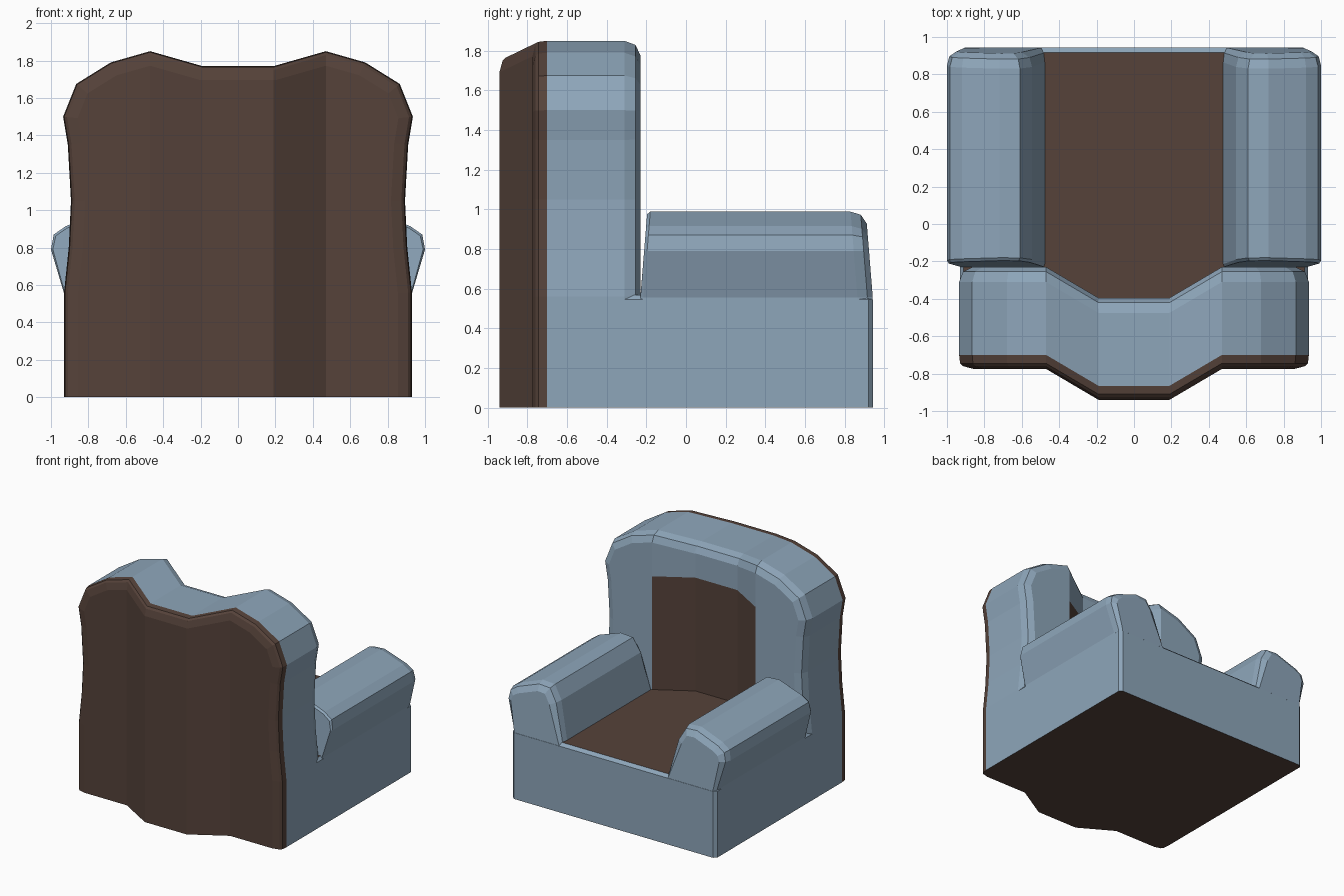
import bpy, bmesh
from mathutils import Vector

if "Cube" in bpy.data.objects:
    bpy.data.objects.remove(bpy.data.objects["Cube"])


def material(name, col):
    m = bpy.data.materials.new(name)
    m.diffuse_color = (*col, 1)
    m.use_nodes = True
    m.node_tree.nodes["Principled BSDF"].inputs["Base Color"].default_value = m.diffuse_color
    return m


BLUE = material("blue grey fabric", (0.27, 0.38, 0.49))
BROWN = material("brown fabric", (0.092, 0.055, 0.042))


def inset(pts, d, weight=lambda z: 1.0):
    """Mitred inward offset of a counter-clockwise outline."""
    out = []
    for i, p in enumerate(pts):
        a, b, c = Vector(pts[i - 1]), Vector(p), Vector(pts[(i + 1) % len(pts)])
        e1, e2 = (b - a).normalized(), (c - b).normalized()
        n1, n2 = Vector((-e1.y, e1.x)), Vector((-e2.y, e2.x))
        q = b + (n1 + n2) / (1 + n1.dot(n2)) * d * weight(p[1])
        out.append((q.x, q.y))
    return out


def loft(rings):
    """Closed solid through matching rings of 3D points."""
    bm = bmesh.new()
    vs = [[bm.verts.new(p) for p in r] for r in rings]
    n = len(rings[0])
    for r, s in zip(vs, vs[1:]):
        for i in range(n):
            j = (i + 1) % n
            bm.faces.new((r[i], r[j], s[j], s[i]))
    bm.faces.new(vs[0])
    bm.faces.new(vs[-1])
    bmesh.ops.recalc_face_normals(bm, faces=bm.faces)
    return bm


def cut(bm, co, no):
    bmesh.ops.bisect_plane(bm, geom=bm.verts[:] + bm.edges[:] + bm.faces[:],
                           plane_co=co, plane_no=no, dist=1e-5)


def finish(bm, name):
    bmesh.ops.recalc_face_normals(bm, faces=bm.faces)
    me = bpy.data.meshes.new(name)
    bm.to_mesh(me)
    bm.free()
    me.materials.append(BLUE)
    me.materials.append(BROWN)
    ob = bpy.data.objects.new(name, me)
    bpy.context.collection.objects.link(ob)
    return ob


# Backrest: rounded outline lofted in y, cut into columns, then bent backwards
half = [(0.93, 0), (0.93, 0.56), (0.905, 0.8), (0.893, 1.05), (0.91, 1.35),
        (0.935, 1.5), (0.865, 1.675), (0.68, 1.79), (0.47, 1.85), (0.19, 1.77)]
outline = half + [(-x, z) for x, z in reversed(half)]
steps = [(-0.775, 0.075), (-0.76, 0.02), (-0.745, 0.005), (-0.70, 0),
         (-0.31, 0), (-0.255, 0.02), (-0.23, 0.07)]
rings = []
for y, d in steps:
    ring = inset(outline, d)
    rings.append([(x, y, 0 if oz == 0 else z) for (x, z), (_, oz) in zip(ring, outline)])
bm = loft(rings)
for x in (-0.47, -0.19, 0.19, 0.47):
    cut(bm, (x, 0, 0), (1, 0, 0))
for z in (0.56, 1.5):
    cut(bm, (0, 0, z), (0, 0, 1))
bm.normal_update()
for f in bm.faces:
    c = f.calc_center_median()
    panel = c.y > -0.235 and abs(c.x) < 0.47 and c.z < 1.5
    if c.y < -0.701 or panel or f.normal.z < -0.95:
        f.material_index = 1
for v in bm.verts:
    v.co.y -= 0.165 * min(1, max(0, (0.47 - abs(v.co.x)) / 0.28))
finish(bm, "backrest")

# Base with brown seat top and underside
plan = [(-0.93, -0.45), (0.93, -0.45), (0.93, 0.92), (0.905, 0.943),
        (-0.905, 0.943), (-0.93, 0.92)]
top = [(x, min(y, 0.915)) for x, y in plan]
bm = loft([[(x, y, 0) for x, y in plan], [(x, y, 0.545) for x, y in plan],
           [(x * 0.98, y - (0.025 if y > 0.9 else 0), 0.568) for x, y in plan]])
for x in (-0.5, 0.5):
    cut(bm, (x, 0, 0), (1, 0, 0))
bm.normal_update()
for f in bm.faces:
    if abs(f.normal.z) > 0.95:
        f.material_index = 1
finish(bm, "seat_base")

# Arms: padded section lofted along y with a rounded, slightly raked front
section = [(0.46, 0.5), (0.93, 0.5), (0.93, 0.555), (1.0, 0.79), (0.985, 0.87),
           (0.92, 0.915), (0.72, 0.988), (0.61, 0.98), (0.545, 0.87), (0.475, 0.56)]
for side, name in ((1, "right_arm"), (-1, "left_arm")):
    rings = []
    for y, d, rake in [(-0.195, 0.012, -0.035), (-0.18, 0, -0.035), (0.83, 0, 0.035),
                       (0.88, 0.015, 0.035), (0.907, 0.06, 0.035)]:
        ring = inset(section, d, lambda z: min(1, max(0.4, (z - 0.5) / 0.35)))
        rings.append([(side * x, y + rake * min(1, (0.99 - z) / 0.43), max(z, 0.5))
                      for x, z in ring])
    finish(loft(rings), name)
